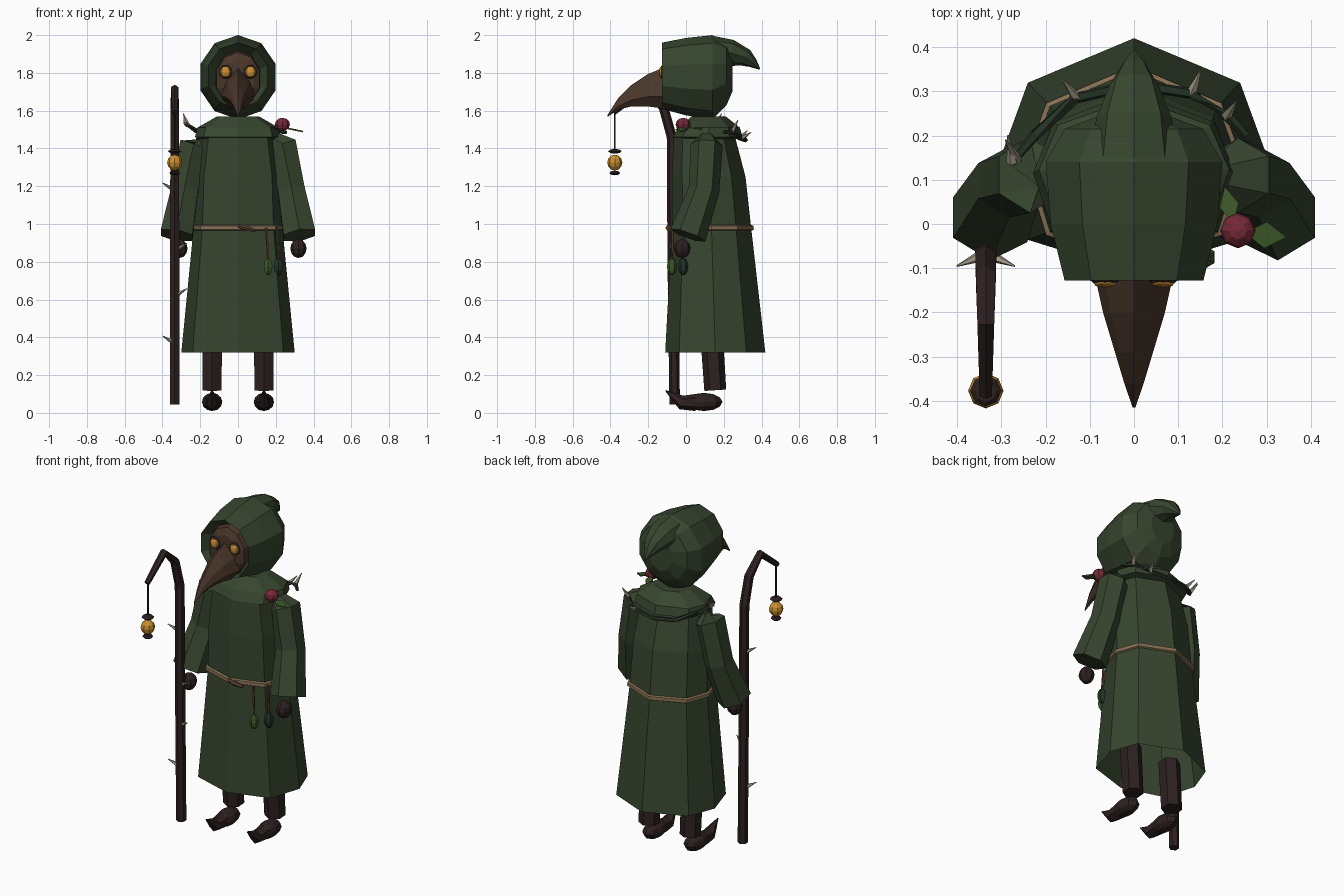
import bpy, bmesh, math
from mathutils import Vector, Matrix

if "Cube" in bpy.data.objects:
    bpy.data.objects.remove(bpy.data.objects["Cube"])


def mat(name, r, g, b):
    m = bpy.data.materials.new(name)
    m.diffuse_color = (r, g, b, 1)
    m.use_nodes = True
    m.node_tree.nodes["Principled BSDF"].inputs["Base Color"].default_value = m.diffuse_color
    return m


GREEN = mat("moss cloth", .038, .060, .028)
DARK = mat("dark leather", .026, .015, .014)
BROWN = mat("mask leather", .070, .038, .024)
TAN = mat("belt rope", .24, .16, .085)
CORD = mat("cord", .11, .06, .032)
AMBER = mat("amber glass", .60, .28, .03)
ROSE = mat("rose petal", .18, .022, .038)
LEAF = mat("leaf", .045, .10, .022)
THORN = mat("thorn", .38, .33, .25)
VINE = mat("vine", .018, .032, .018)


def finish(name, bm, material, fix=True):
    if fix:
        bmesh.ops.recalc_face_normals(bm, faces=bm.faces)
    me = bpy.data.meshes.new(name)
    bm.to_mesh(me)
    bm.free()
    me.materials.append(material)
    ob = bpy.data.objects.new(name, me)
    bpy.context.collection.objects.link(ob)
    return ob


def loft(name, rings, material, start=True, end=True):
    """Skin a list of equal-length point rings."""
    bm = bmesh.new()
    vs = [[bm.verts.new(p) for p in r] for r in rings]
    n = len(vs[0])
    for a, b in zip(vs, vs[1:]):
        for i in range(n):
            bm.faces.new((a[i], a[(i + 1) % n], b[(i + 1) % n], b[i]))
    if start:
        bm.faces.new(vs[0])
    if end:
        bm.faces.new(vs[-1])
    return finish(name, bm, material)


def tube(name, pts, radii, material, sides=6, squash=1.0):
    """Sweep a polygon along a path; squash flattens it along its second axis."""
    pts = [Vector(p) for p in pts]
    rings = []
    for i, p in enumerate(pts):
        t = (pts[min(i + 1, len(pts) - 1)] - pts[max(i - 1, 0)]).normalized()
        ref = Vector((1, 0, 0)) if abs(t.x) < .8 else Vector((0, 0, 1))
        u = (ref - t * ref.dot(t)).normalized()
        v = t.cross(u)
        rings.append([p + (u * math.cos(a) + v * math.sin(a) * squash) * radii[i]
                      for a in (math.tau * (k + .5) / sides for k in range(sides))])
    return loft(name, rings, material)


def ball(name, c, r, material, seg=8, rows=6, rot=0):
    bm = bmesh.new()
    bmesh.ops.create_uvsphere(bm, u_segments=seg, v_segments=rows, radius=1)
    bm.transform(Matrix.Translation(c) @ Matrix.Rotation(rot, 4, 'X')
                 @ Matrix.Diagonal((*r, 1)))
    return finish(name, bm, material)


def spike(name, base, tip, r, material):
    return tube(name, [base, tip], [r, .002], material, 5)


def robe_ring(z, rx, y0, y1, grow=0):
    """Eight-sided cross-section with flattened quarters and a back ridge."""
    cy, ry = (y0 + y1) / 2, (y1 - y0) / 2 + grow
    rx += grow
    shape = [(0, -1), (.8, -.72), (1, 0), (.8, .62), (0, 1), (-.8, .62), (-1, 0), (-.8, -.72)]
    return [(x * rx, cy + y * ry, z) for x, y in shape]


# Robe, open at the hem
loft("robe", [robe_ring(.32, .30, -.11, .42), robe_ring(.98, .235, -.075, .345),
              robe_ring(1.25, .225, -.075, .315), robe_ring(1.46, .195, -.065, .26),
              robe_ring(1.53, .11, .0, .20)], GREEN, start=False)

# Draped collar with a turned-under edge
loft("collar", [robe_ring(1.45, .19, -.04, .26), robe_ring(1.46, .228, -.07, .30),
                robe_ring(1.51, .215, -.04, .285), robe_ring(1.57, .11, .03, .21)], GREEN)

# Rope belt
waist = (.235, -.075, .345)
loft("belt", [robe_ring(.965, *waist, .004), robe_ring(.97, *waist, .014),
              robe_ring(.99, *waist, .013), robe_ring(.995, *waist, .002)], TAN, False, False)
tube("belt_knot", [(.0, -.09, .99), (.04, -.095, .98), (.09, -.082, .965)], [.01, .014, .009], CORD)

# Hanging seed pods on cords
for x, y, m in ((.16, -.06, LEAF), (.215, .0, VINE)):
    tube("pod_cord", [(x - .01, y - .01, .98), (x, y - .015, .81)], [.007, .006], CORD, 5)
    ball("seed_pod", (x, y - .015, .775), (.026, .026, .046), m, 6, 6)


def hood_ring(y, rx, z0, z1, n=10):
    cz, rz = (z0 + z1) / 2, (z1 - z0) / 2
    return [(rx * math.cos(a), y, cz + rz * math.sin(a))
            for a in (math.tau * (k + .5) / n for k in range(n))]


# Hood with a rolled opening
loft("hood", [hood_ring(-.07, .12, 1.63, 1.92), hood_ring(-.128, .165, 1.61, 1.96),
              hood_ring(.0, .198, 1.575, 1.985), hood_ring(.14, .21, 1.555, 2.0),
              hood_ring(.215, .165, 1.63, 1.96), hood_ring(.245, .08, 1.70, 1.90)], GREEN)


def tail_ring(y, z, rx, rz, tilt):
    return [(rx * math.cos(a), y + rz * math.sin(a) * math.sin(tilt),
             z + rz * math.sin(a) * math.cos(tilt))
            for a in (math.tau * k / 8 for k in range(8))]


# Drooping hood point
loft("hood_tail", [tail_ring(.14, 1.91, .10, .087, 0), tail_ring(.24, 1.905, .085, .07, .2),
                   tail_ring(.315, 1.88, .055, .048, .55), tail_ring(.355, 1.85, .03, .026, .8),
                   tail_ring(.39, 1.82, .004, .004, .9)], GREEN)

# Mask face filling the opening
loft("mask_face", [hood_ring(-.06, .125, 1.62, 1.92), hood_ring(-.105, .12, 1.62, 1.91),
                   hood_ring(-.125, .085, 1.64, 1.87)], BROWN)

# Curved beak with ridge, cheeks and underside
beak = [(-.11, 1.61, 1.83, .09), (-.20, 1.622, 1.795, .07), (-.29, 1.622, 1.735, .043),
        (-.36, 1.605, 1.665, .022), (-.415, 1.568, 1.578, .003)]
loft("beak", [[(0, y, z1), (w * .75, y, z0 + (z1 - z0) * .65), (w, y, z0 + (z1 - z0) * .3),
               (w * .4, y, z0), (-w * .4, y, z0), (-w, y, z0 + (z1 - z0) * .3),
               (-w * .75, y, z0 + (z1 - z0) * .65)] for y, z0, z1, w in beak], BROWN)

# Sleeve, hand, eye, leg and shoe on each side
for s in (-1, 1):
    ball("eye_rim", (s * .066, -.124, 1.805), (.037, .013, .037), DARK)
    ball("eye_lens", (s * .066, -.130, 1.805), (.029, .014, .029), AMBER)
    tube("sleeve", [(s * .19, .11, 1.45), (s * .235, .11, 1.42), (s * .282, .095, 1.18),
                    (s * .325, .01, .94)], [.045, .085, .082, .098], GREEN, 6)
    ball("hand", (s * (.32 if s > 0 else .31), -.02, .87), (.043, .045, .05), DARK)
    tube("leg", [(s * .137, .135, .42), (s * .137, .155, .12)], [.06, .058], DARK, 6)
    ball("shoe", (s * .137, .095, .058), (.054, .098, .048), DARK, 8, 6)
    tube("shoe_toe", [(s * .137, .05, .055), (s * .137, -.025, .055), (s * .137, -.06, .085),
                      (s * .137, -.108, .118)], [.045, .037, .022, .003], DARK, 6)

# Crook staff
SX = -.335
tube("staff", [(SX, -.06, .045), (SX, -.07, .8), (SX, -.075, 1.46), (SX, -.12, 1.62),
               (SX, -.225, 1.715), (SX, -.385, 1.59)], [.028, .028, .027, .026, .022, .016], DARK, 6)
for z, s in ((1.2, -1), (.64, 1), (.39, -1), (.88, 1)):
    spike("staff_thorn", (SX + s * .018, -.075, z - .01), (SX + s * .065, -.095, z + .018), .012, THORN)

# Hanging lantern
LY = -.377
tube("lantern_cord", [(SX, LY, 1.6), (SX, LY, 1.38)], [.005, .005], DARK, 5)
ball("lantern_glass", (SX, LY, 1.325), (.04, .04, .042), AMBER)
ball("lantern_cap", (SX, LY, 1.385), (.035, .035, .013), DARK, 8, 4)
ball("lantern_base", (SX, LY, 1.27), (.03, .03, .012), DARK, 8, 4)

# Thorny vine draped behind the shoulders
path = [(-.275, .14, 1.53), (-.225, .20, 1.495), (-.13, .285, 1.455), (0, .315, 1.445),
        (.13, .295, 1.455), (.21, .245, 1.49), (.255, .20, 1.485)]
tube("vine", path, [.009, .013, .013, .013, .013, .013, .009], VINE, 5)
for i, d in ((0, (-.01, .06, .04)), (2, (-.03, .04, .04)), (4, (.02, .05, .03)),
             (5, (.02, .03, .06))):
    p = Vector(path[i])
    spike("vine_thorn", p, p + Vector(d), .013, THORN)
spike("vine_tip_thorn", (-.265, .145, 1.52), (-.29, .19, 1.585), .014, THORN)

# Shoulder rose with leaves
ball("rose", (.235, -.015, 1.527), (.04, .04, .035), ROSE, 8, 6)


def leaf(base, tip, width):
    b, t = Vector(base), Vector(tip)
    side = (t - b).cross(Vector((0, 0, 1))).normalized() * width
    tube_mid = (b + t) / 2
    up = Vector((0, 0, .008))
    loft("rose_leaf", [[b, tube_mid + side, t, tube_mid - side],
                       [b + up, tube_mid + side + up, t + up, tube_mid - side + up]], LEAF)


leaf((.25, -.02, 1.505), (.345, -.03, 1.485), .03)
leaf((.225, .0, 1.51), (.205, .085, 1.50), .022)
